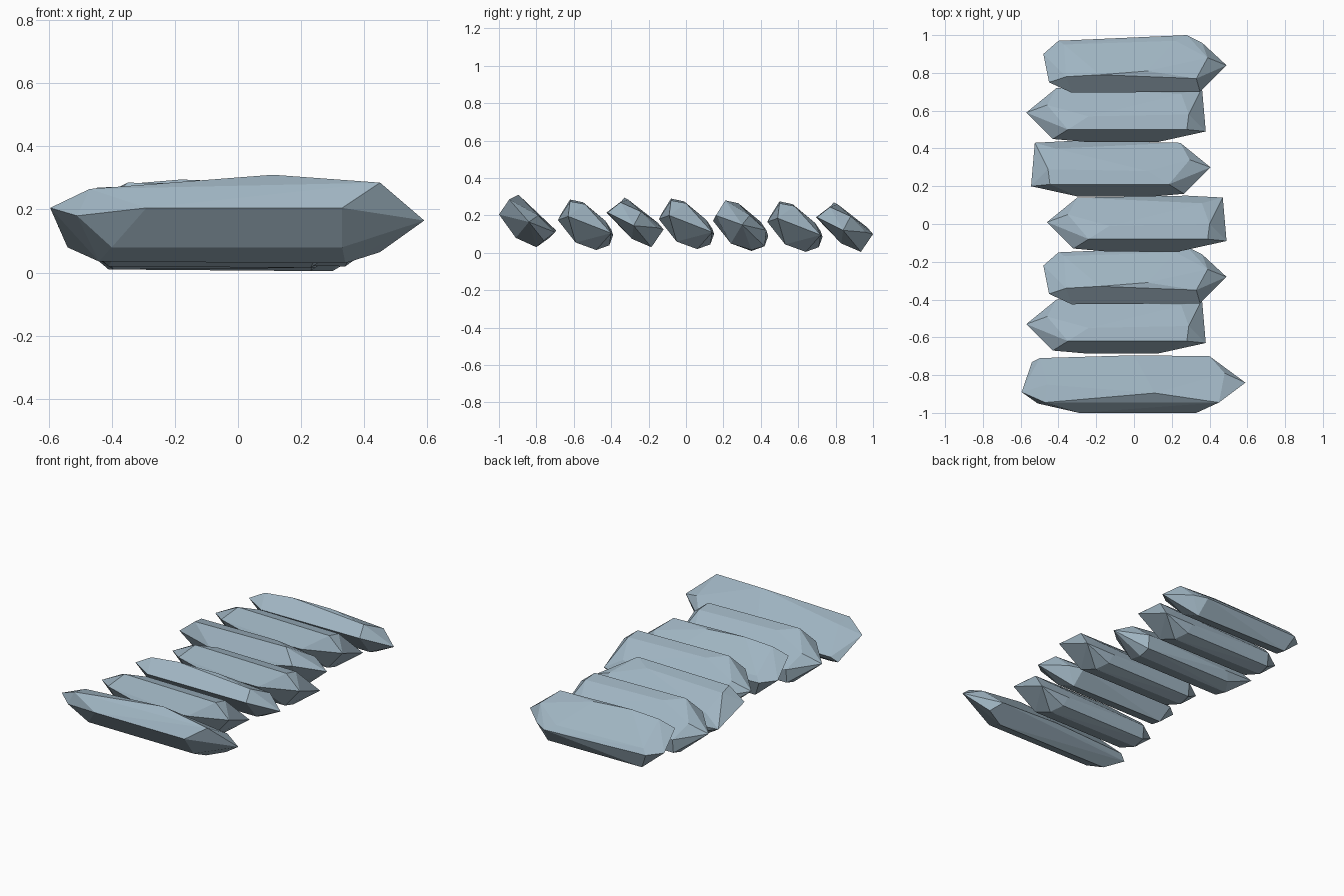
import bpy, bmesh
from mathutils import Vector

stone_mat = bpy.data.materials.new("blue grey stone")
stone_mat.diffuse_color = (0.35, 0.46, 0.54, 1)

# Rough-cut slab, blunt left end and pointed right end
SLAB_A = [(.49, -.01, .12), (.39, .03, .195), (-.18, -.06, .27), (.07, -.04, .26),
          (.33, -.08, .245), (-.36, -.07, .255), (-.45, -.10, .21), (-.48, .05, .12),
          (-.37, .10, .14), (-.40, .12, .11), (.28, .15, .10), (.36, .11, .11),
          (.22, .12, .135), (-.33, -.155, .19), (.35, -.15, .19), (-.35, .085, .01),
          (.30, .085, .005), (-.38, -.02, .05), (.33, -.02, .05)]

# Slab with a pointed left end and a wedge-shaped right end
SLAB_B = [(-.46, .01, .16), (.49, -.09, .20), (.47, .14, .11), (.40, 0, .265),
          (.39, -.08, .28), (.36, .11, .175), (-.13, -.01, .275), (-.24, -.08, .29),
          (-.32, -.13, .21), (-.35, .05, .21), (-.30, .14, .13), (.28, .15, .10),
          (-.15, -.145, .18), (.24, -.145, .18), (-.30, .06, .025), (.34, .06, .02),
          (-.28, -.05, .06), (.36, -.05, .06), (-.30, .13, .045), (.30, .13, .045)]

# Large front slab
SLAB_C = [(-.595, -.04, .205), (-.51, -.10, .18), (-.47, -.095, .265), (.11, -.045, .31),
          (.45, -.095, .285), (.59, .01, .165), (-.29, -.15, .205), (.33, -.15, .205),
          (.33, -.06, .08), (-.44, .05, .035), (.34, .05, .03), (.45, .09, .065),
          (-.54, .12, .08), (-.50, .14, .11), (0, .155, .12), (.40, .15, .11),
          (.48, .06, .20), (-.46, 0, .25), (-.40, -.055, .08)]


def slab(name, points, x, y, z, flip=1):
    """Faceted stone: convex hull of a few corner points, optionally mirrored in x."""
    bm = bmesh.new()
    for p in points:
        bm.verts.new((p[0] * flip + x, p[1] + y, p[2] + z))
    res = bmesh.ops.convex_hull(bm, input=bm.verts)
    loose = [v for v in bm.verts if not v.link_faces]
    bmesh.ops.delete(bm, geom=loose, context='VERTS')
    bmesh.ops.dissolve_limit(bm, angle_limit=0.05, verts=bm.verts, edges=bm.edges)
    bmesh.ops.recalc_face_normals(bm, faces=bm.faces)
    me = bpy.data.meshes.new(name)
    bm.to_mesh(me)
    bm.free()
    me.materials.append(stone_mat)
    ob = bpy.data.objects.new(name, me)
    bpy.context.collection.objects.link(ob)


# Row of stones from front to back
row = [(SLAB_C, 0, -.85, 0, 1), (SLAB_B, -.11, -.54, -.005, 1), (SLAB_A, 0, -.27, .025, 1),
       (SLAB_B, 0, 0, 0, 1), (SLAB_B, -.055, .29, -.01, -1), (SLAB_B, -.11, .58, -.015, 1),
       (SLAB_A, 0, .85, 0, 1)]
for i, (pts, x, y, z, flip) in enumerate(row, 1):
    slab(f"stone_slab_{i}", pts, x, y, z, flip)
